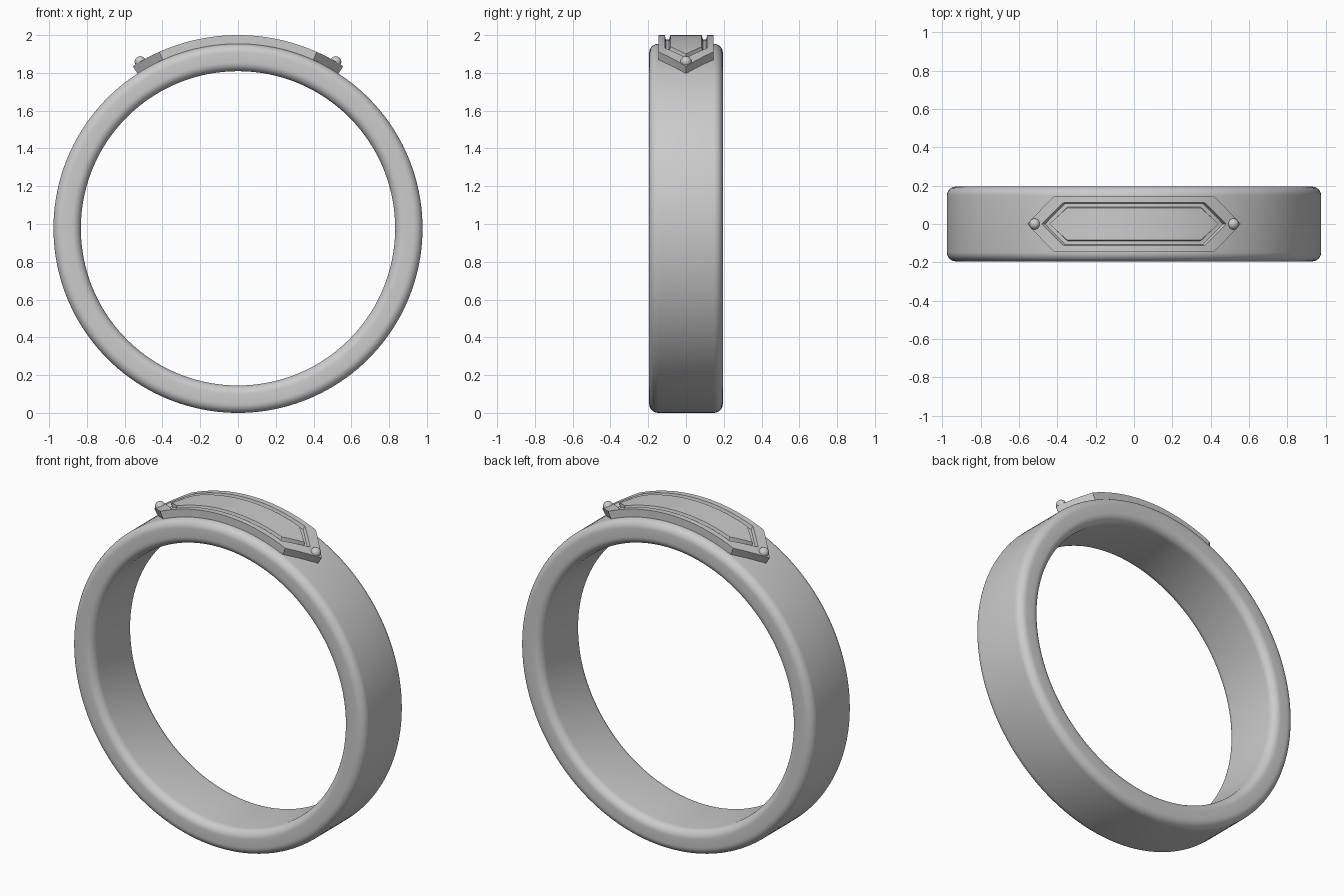
import bpy, bmesh
from math import sin, cos, pi, asin, radians

if "Cube" in bpy.data.objects:
    bpy.data.objects.remove(bpy.data.objects["Cube"])

CZ = 0.977            # ring centre height
R_OUT, R_IN, HALF_W, FILLET = 0.977, 0.832, 0.195, 0.048
R_TOP = 1.023         # top of the plate


def finish(name, bm, angle=30):
    bmesh.ops.recalc_face_normals(bm, faces=bm.faces)
    me = bpy.data.meshes.new(name)
    bm.to_mesh(me)
    bm.free()
    ob = bpy.data.objects.new(name, me)
    bpy.context.collection.objects.link(ob)
    bpy.ops.object.select_all(action='DESELECT')
    ob.select_set(True)
    bpy.context.view_layer.objects.active = ob
    bpy.ops.object.shade_smooth_by_angle(angle=radians(angle))
    return ob


def bridge(bm, a, b):
    n = len(a)
    for i in range(n):
        bm.faces.new((a[i], a[(i + 1) % n], b[(i + 1) % n], b[i]))


# Band: rounded rectangle section revolved about the y axis
section = []
corners = [(R_OUT - FILLET, HALF_W - FILLET, 0), (R_IN + FILLET, HALF_W - FILLET, 90),
           (R_IN + FILLET, -HALF_W + FILLET, 180), (R_OUT - FILLET, -HALF_W + FILLET, 270)]
for r, y, start in corners:
    for k in range(9):
        a = radians(start + 90 * k / 8)
        section.append((r + FILLET * cos(a), y + FILLET * sin(a)))
bm = bmesh.new()
SEG = 160
rings = [[bm.verts.new((r * sin(2 * pi * i / SEG), y, CZ + r * cos(2 * pi * i / SEG)))
          for r, y in section] for i in range(SEG)]
for i in range(SEG):
    bridge(bm, rings[i], rings[(i + 1) % SEG])
finish("ring_band", bm)

# Plate: nested hexagons (tip x, corner x, half width, radius), built flat then bent
levels = [(0.557, 0.417, 0.145, R_IN + 0.003), (0.557, 0.417, 0.145, R_TOP),
          (0.480, 0.368, 0.112, R_TOP), (0.474, 0.366, 0.107, R_TOP - 0.022),
          (0.450, 0.354, 0.089, R_TOP - 0.022), (0.442, 0.350, 0.083, R_TOP)]
bm = bmesh.new()
loops = []
for tip, cor, w, r in levels:
    t, c = asin(tip / R_TOP), asin(cor / R_TOP)
    hexagon = [(t, 0), (c, w), (-c, w), (-t, 0), (-c, -w), (c, -w)]
    loops.append([bm.verts.new((s, y, r)) for s, y in hexagon])
for a, b in zip(loops, loops[1:]):
    bridge(bm, a, b)
bm.faces.new(loops[0])
bm.faces.new(loops[-1])
for k in range(-22, 23):
    bmesh.ops.bisect_plane(bm, geom=bm.verts[:] + bm.edges[:] + bm.faces[:],
                           plane_co=(k * 0.0255, 0, 0), plane_no=(1, 0, 0))
for v in bm.verts:
    s, y, r = v.co
    v.co = (r * sin(s), y, CZ + r * cos(s))
finish("signet_plate", bm, 25)

# Studs at the two plate tips
for side, label in ((-1, "left"), (1, "right")):
    a = side * asin(0.518 / R_TOP)
    bm = bmesh.new()
    bmesh.ops.create_uvsphere(bm, u_segments=32, v_segments=16, radius=0.029)
    bmesh.ops.translate(bm, vec=(R_TOP * sin(a), 0, CZ + R_TOP * cos(a)), verts=bm.verts)
    finish(label + "_stud", bm)
